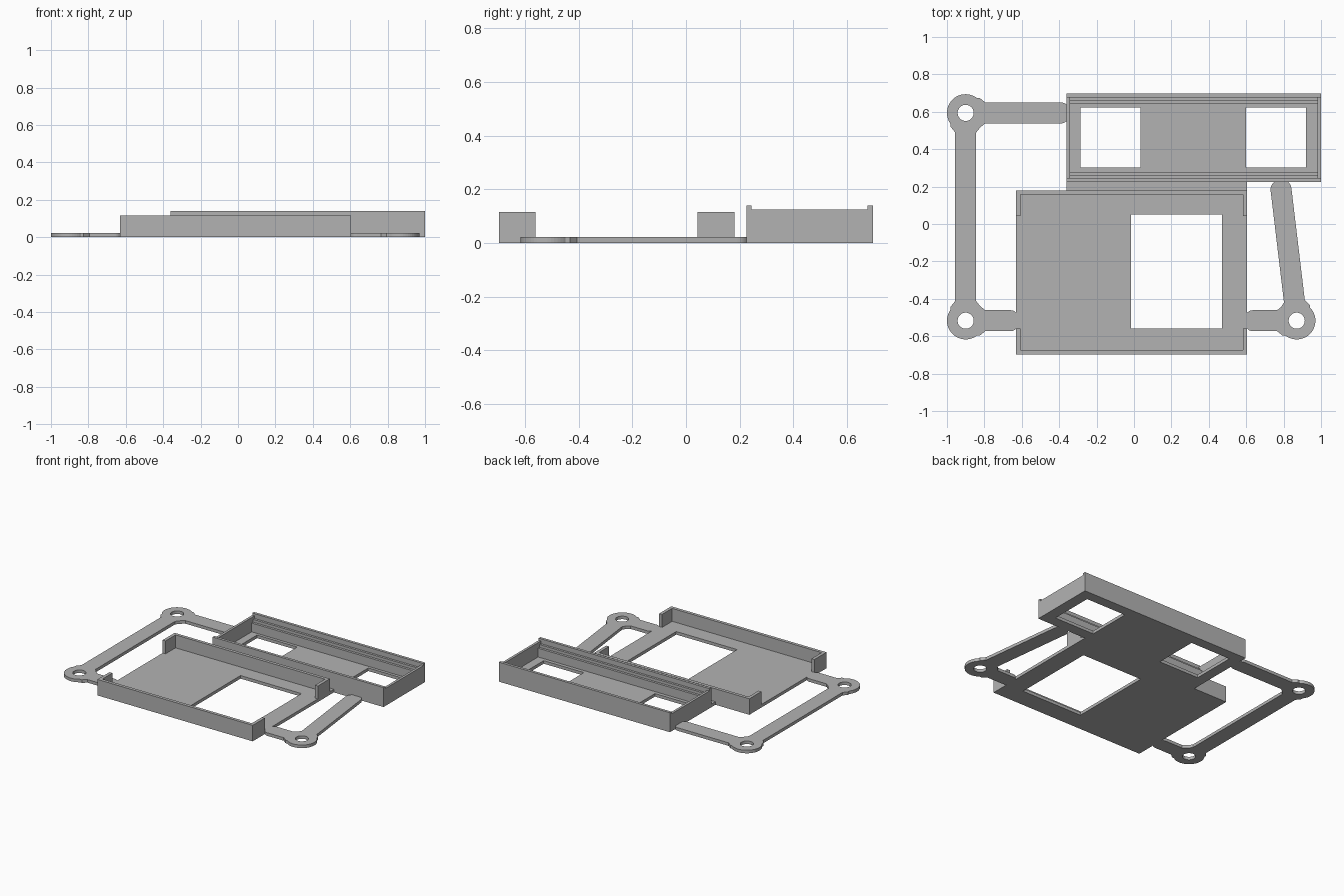
import bpy, bmesh, math
from mathutils import Vector

cube = bpy.data.objects.get("Cube")
if cube:
    bpy.data.objects.remove(cube, do_unlink=True)

grey = bpy.data.materials.new("plain grey")
grey.use_nodes = True
colour = (0.45, 0.45, 0.45, 1)
grey.diffuse_color = colour
grey.node_tree.nodes["Principled BSDF"].inputs["Base Color"].default_value = colour

FLOOR = 0.022


def prism(name, outline, z0, z1):
    """Extrude a flat xy outline from z0 to z1."""
    bm = bmesh.new()
    face = bm.faces.new([bm.verts.new((x, y, z0)) for x, y in outline])
    new = bmesh.ops.extrude_face_region(bm, geom=[face])["geom"]
    verts = [v for v in new if isinstance(v, bmesh.types.BMVert)]
    bmesh.ops.translate(bm, verts=verts, vec=(0, 0, z1 - z0))
    bmesh.ops.recalc_face_normals(bm, faces=bm.faces)
    mesh = bpy.data.meshes.new(name)
    bm.to_mesh(mesh)
    bm.free()
    mesh.materials.append(grey)
    ob = bpy.data.objects.new(name, mesh)
    bpy.context.collection.objects.link(ob)
    return ob


def box(name, x0, x1, y0, y1, z0=0, z1=FLOOR):
    return prism(name, [(x0, y0), (x1, y0), (x1, y1), (x0, y1)], z0, z1)


def disc(name, centre, r, z0=0, z1=FLOOR):
    turns = [math.tau * i / 48 for i in range(48)]
    return prism(name, [(centre[0] + r * math.cos(a), centre[1] + r * math.sin(a))
                        for a in turns], z0, z1)


def arm(name, start, end, half=0.056, r=0.04):
    """Flat bar with a rounded far end and a flared root."""
    a, b = Vector(start), Vector(end)
    along = (b - a).normalized()
    side = Vector((-along.y, along.x))
    length = (b - a).length
    flat = [(0, 0.08), (0.075, 0.08), (0.075 + 0.03, half)]
    for i in range(9):
        t = math.pi / 2 * i / 8
        flat.append((length - r + r * math.sin(t), half - r + r * math.cos(t)))
    flat += [(u, -v) for u, v in reversed(flat)]
    return prism(name, [a + along * u + side * v for u, v in flat], 0, FLOOR)


def combine(target, tools, operation):
    """Apply a boolean for each tool, then drop the tool."""
    for tool in tools:
        mod = target.modifiers.new("cut", "BOOLEAN")
        mod.object, mod.operation, mod.solver = tool, operation, "EXACT"
        graph = bpy.context.evaluated_depsgraph_get()
        mesh = bpy.data.meshes.new_from_object(target.evaluated_get(graph))
        target.modifiers.remove(mod)
        target.data = mesh
        bpy.data.objects.remove(tool, do_unlink=True)


# Flat base: two trays, the bridge between them, mounting ears and arms
X0, X1, Y0, Y1 = -0.63, 0.605, -0.697, 0.18
BX0, BX1, BY0, BY1 = -0.36, 1.0, 0.225, 0.697
back_left, front_left, front_right = (-0.9, 0.594), (-0.9, -0.517), (0.87, -0.517)
ears = [back_left, front_left, front_right]

base = box("base_plate", X0, X1, Y0, Y1)
solids = [box("bay_floor", BX0, BX1, BY0, BY1),
          box("bridge", BX0, X1, Y1 - 0.05, BY0 + 0.05),
          arm("back_arm", back_left, (-0.35, 0.594)),
          arm("front_arm", front_left, (-0.62, -0.517)),
          arm("short_arm", front_right, (0.595, -0.517)),
          arm("slanted_arm", front_right, (0.78, 0.235), r=0.05)]
solids += [disc("ear", e, 0.1) for e in ears]
# Side arm runs from one ear to the other as two flared halves
solids += [arm("side_arm", back_left, (-0.9, 0.0)),
           arm("side_arm", front_left, (-0.9, 0.1))]
combine(base, solids, "UNION")

holes = [disc("screw_hole", e, 0.043, -0.1, 0.1) for e in ears]
holes += [box("tray_window", -0.015, 0.47, -0.56, 0.05, -0.1, 0.1),
          box("bay_window", -0.285, 0.035, 0.303, 0.623, -0.1, 0.1),
          box("bay_window", 0.6, 0.92, 0.303, 0.623, -0.1, 0.1)]
combine(base, holes, "DIFFERENCE")

# Tray walls: long wall with a short return at each end
W, RETURN, TRAY_TOP = 0.023, 0.137, 0.115
for name, y, s in (("front_tray_wall", Y0, 1), ("back_tray_wall", Y1, -1)):
    inner, tip = y + s * W, y + s * RETURN
    prism(name, [(X0, y), (X1, y), (X1, tip), (X1 - W, tip), (X1 - W, inner),
                 (X0 + W, inner), (X0 + W, tip), (X0, tip)], FLOOR, TRAY_TOP)

# Bay walls: end walls, and long walls stepped inward below a lip
E, END_TOP, LIP_TOP = 0.018, 0.125, 0.14
for name, x in (("right_bay_end", BX0), ("left_bay_end", BX1 - E)):
    box(name, x, x + E, BY0 + 0.02, BY1 - 0.02, FLOOR, END_TOP)
for name, y, s in (("front_bay", BY0, 1), ("back_bay", BY1, -1)):
    wall = box(name + "_wall", BX0, BX1, *sorted((y, y + s * 0.02)), FLOOR, LIP_TOP)
    for depth, top in ((0.036, 0.105), (0.053, 0.085)):
        box(name + "_ledge", BX0 + E, BX1 - E,
            *sorted((y + s * 0.02, y + s * depth)), FLOOR, top)
